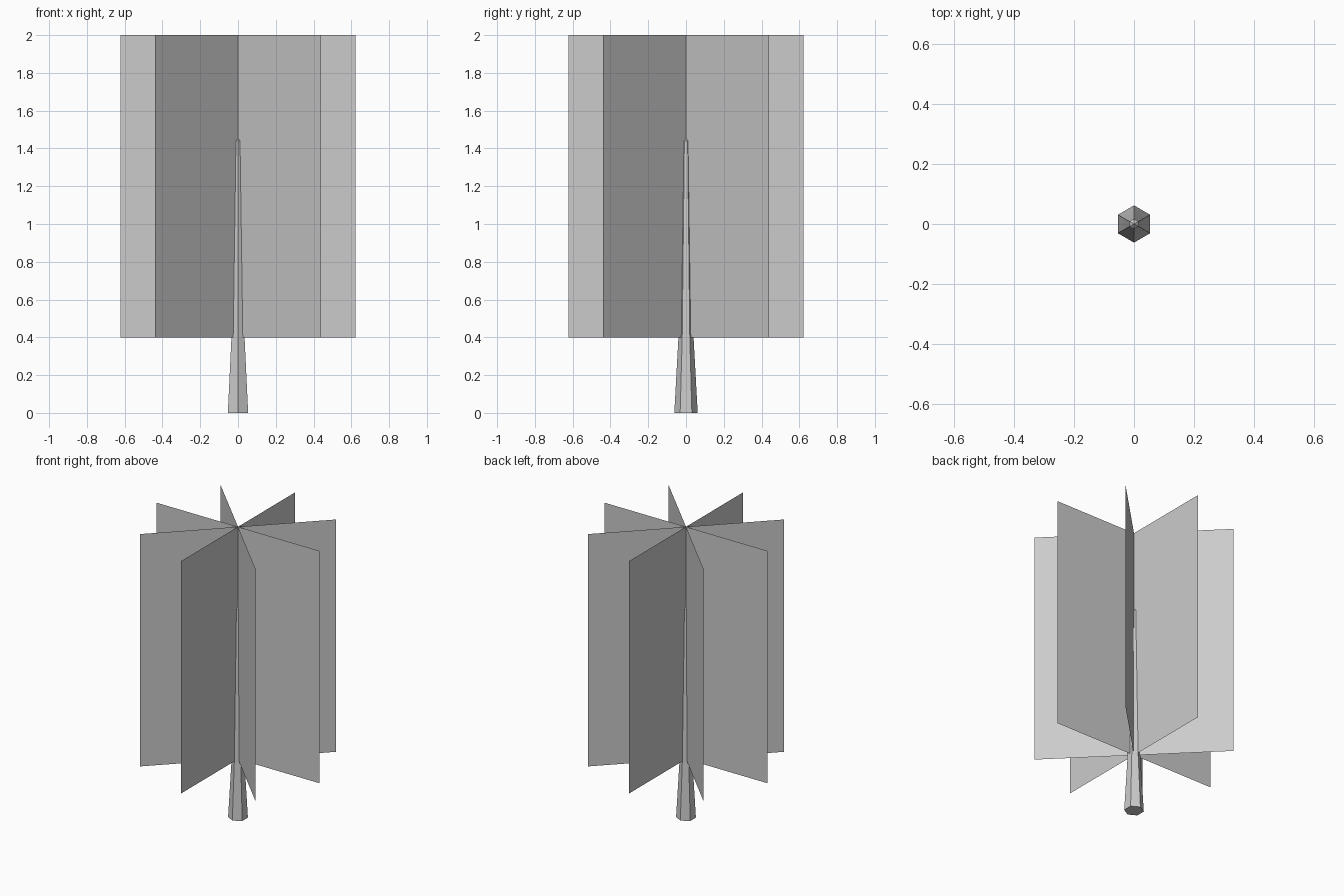
import bpy, bmesh
from math import sin, cos, pi

if "Cube" in bpy.data.objects:
    bpy.data.objects.remove(bpy.data.objects["Cube"])


def make_object(name, bm):
    mesh = bpy.data.meshes.new(name)
    bm.to_mesh(mesh)
    bm.free()
    obj = bpy.data.objects.new(name, mesh)
    bpy.context.collection.objects.link(obj)
    return obj


# Tapered six-sided trunk: (radius, height) rings
SIDES = 6
bm = bmesh.new()
rings = []
for r, z in [(0.062, 0.0), (0.040, 0.40), (0.017, 1.44)]:
    rings.append([bm.verts.new((r * sin(2 * pi * i / SIDES), r * cos(2 * pi * i / SIDES), z))
                  for i in range(SIDES)])
for low, high in zip(rings, rings[1:]):
    for i in range(SIDES):
        j = (i + 1) % SIDES
        bm.faces.new((low[i], low[j], high[j], high[i]))
bm.faces.new(rings[0])
tip = bm.verts.new((0, 0, 1.455))
for i in range(SIDES):
    bm.faces.new((rings[-1][i], rings[-1][(i + 1) % SIDES], tip))
bmesh.ops.recalc_face_normals(bm, faces=bm.faces)
make_object("trunk", bm)

# Four crossed foliage cards, 45 degrees apart
HALF, BOTTOM, TOP = 0.622, 0.40, 2.0
for k in range(4):
    c, s = HALF * cos(k * pi / 4), HALF * sin(k * pi / 4)
    bm = bmesh.new()
    corners = [(-c, -s, BOTTOM), (c, s, BOTTOM), (c, s, TOP), (-c, -s, TOP)]
    bm.faces.new([bm.verts.new(p) for p in corners])
    make_object(f"foliage_card_{k + 1}", bm)
